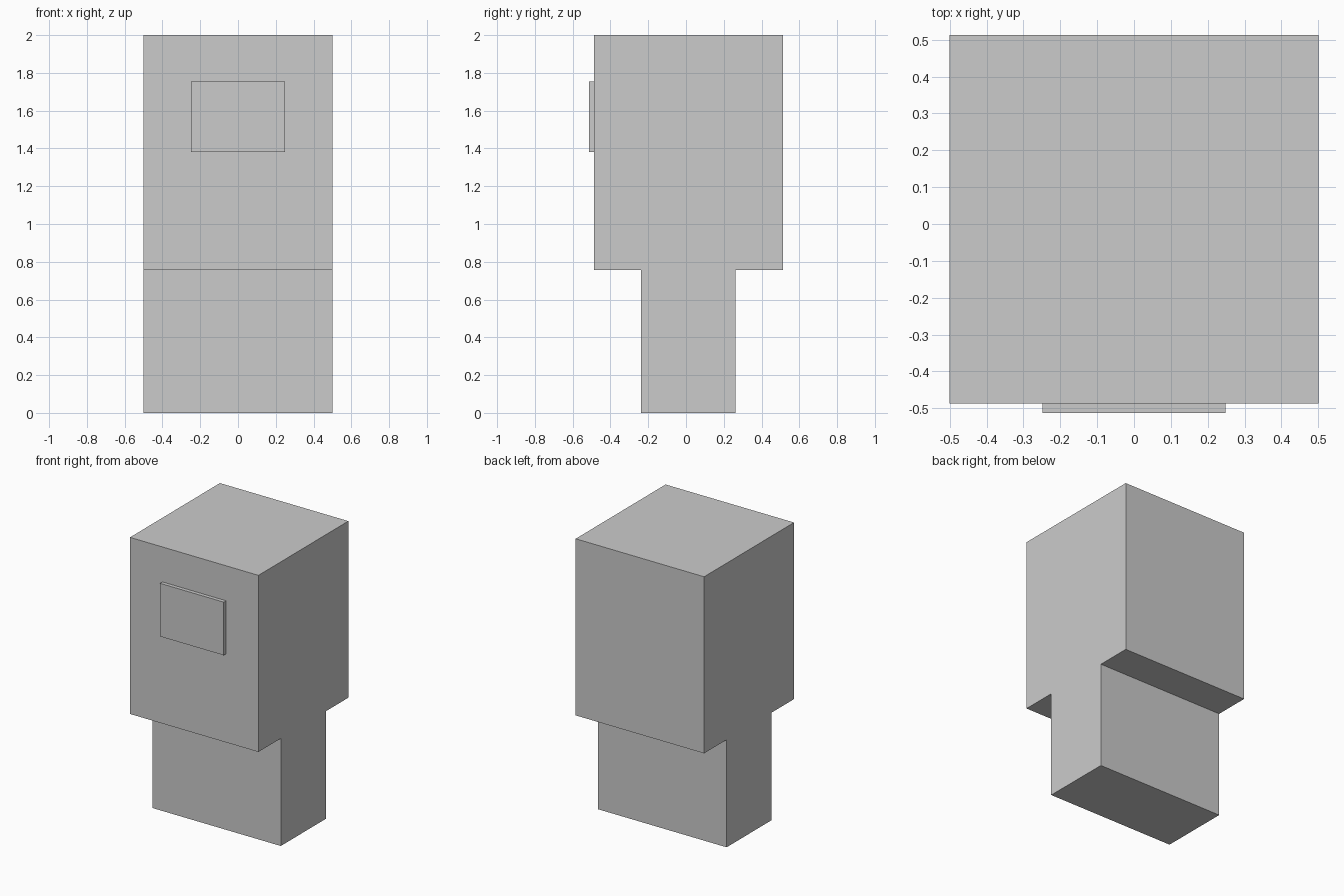
import bpy
import bmesh

cube = bpy.data.objects.get("Cube")
if cube:
    bpy.data.objects.remove(cube, do_unlink=True)

grey = bpy.data.materials.new("plain_grey")
grey.use_nodes = True
grey.diffuse_color = (0.6, 0.6, 0.6, 1)
grey.node_tree.nodes["Principled BSDF"].inputs["Base Color"].default_value = (0.6, 0.6, 0.6, 1)


def extrude_profile(name, profile, half_width):
    """Extrude a (y, z) side profile symmetrically along x."""
    bm = bmesh.new()
    face = bm.faces.new([bm.verts.new((-half_width, y, z)) for y, z in profile])
    result = bmesh.ops.extrude_face_region(bm, geom=[face])
    verts = [v for v in result["geom"] if isinstance(v, bmesh.types.BMVert)]
    bmesh.ops.translate(bm, verts=verts, vec=(2 * half_width, 0, 0))
    bmesh.ops.recalc_face_normals(bm, faces=bm.faces)
    mesh = bpy.data.meshes.new(name)
    bm.to_mesh(mesh)
    bm.free()
    mesh.materials.append(grey)
    obj = bpy.data.objects.new(name, mesh)
    bpy.context.collection.objects.link(obj)
    return obj


# Cabinet: wide upper box on a narrower full-width pedestal
front, back, top, step = -0.487, 0.513, 2.0, 0.757
foot_front, foot_back = -0.238, 0.262
extrude_profile("cabinet_body", [
    (foot_front, 0), (foot_back, 0), (foot_back, step), (back, step),
    (back, top), (front, top), (front, step), (foot_front, step)], 0.5)

# Raised panel on the front
panel_front, low, high = -0.513, 1.38, 1.754
extrude_profile("front_panel", [
    (panel_front, low), (front, low), (front, high), (panel_front, high)], 0.248)
